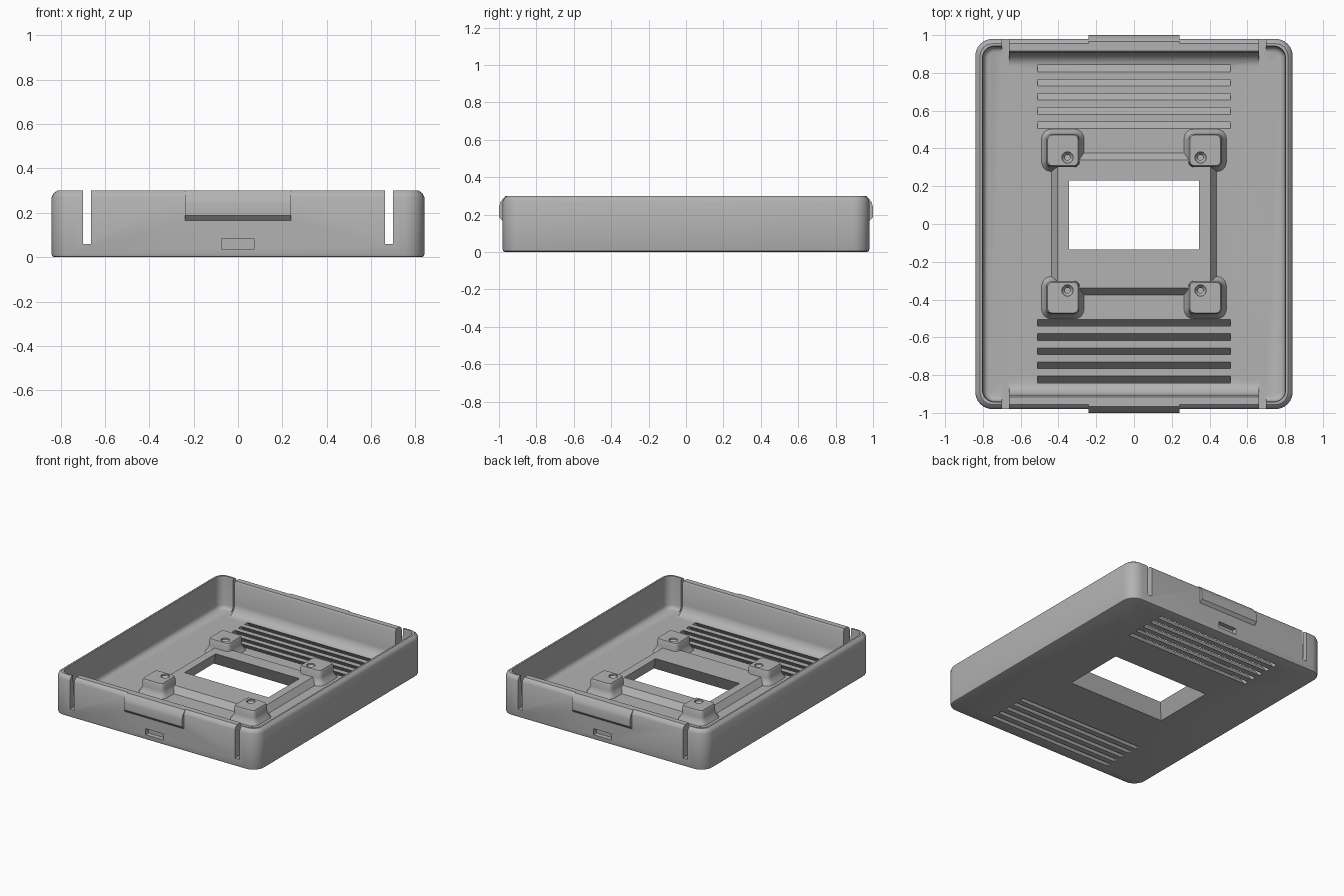
import bpy, bmesh, math
from mathutils import Vector

cube = bpy.data.objects.get("Cube")
if cube:
    bpy.data.objects.remove(cube, do_unlink=True)

grey = bpy.data.materials.new("plain grey")
grey.use_nodes = True
colour = (0.45, 0.45, 0.45, 1)
grey.diffuse_color = colour
grey.node_tree.nodes["Principled BSDF"].inputs["Base Color"].default_value = colour


def make(name, rings):
    """Skin a stack of equal-length point rings and cap both ends."""
    bm = bmesh.new()
    loops = [[bm.verts.new(p) for p in ring] for ring in rings]
    n = len(loops[0])
    for a, b in zip(loops, loops[1:]):
        for i in range(n):
            j = (i + 1) % n
            bm.faces.new((a[i], a[j], b[j], b[i]))
    bm.faces.new(loops[0])
    bm.faces.new(loops[-1])
    bmesh.ops.recalc_face_normals(bm, faces=bm.faces)
    mesh = bpy.data.meshes.new(name)
    bm.to_mesh(mesh)
    bm.free()
    mesh.materials.append(grey)
    ob = bpy.data.objects.new(name, mesh)
    bpy.context.collection.objects.link(ob)
    return ob


def rounded(hx, hy, r, z, cx=0, cy=0, steps=6):
    """Rounded rectangle at height z."""
    ring = []
    for q, (sx, sy) in enumerate(((1, 1), (-1, 1), (-1, -1), (1, -1))):
        for k in range(steps + 1):
            a = (q + k / steps) * math.pi / 2
            ring.append((cx + sx * (hx - r) + r * math.cos(a),
                         cy + sy * (hy - r) + r * math.sin(a), z))
    return ring


def box(name, x0, x1, y0, y1, z0, z1):
    return make(name, [[(x0, y0, z), (x1, y0, z), (x1, y1, z), (x0, y1, z)] for z in (z0, z1)])


def extrude_x(name, profile, half, side=1):
    """Sweep a (y, z) profile along x; side mirrors it front to back."""
    return make(name, [[(x, side * y, z) for y, z in profile] for x in (-half, half)])


def combine(body, tool, operation):
    mod = body.modifiers.new("cut", "BOOLEAN")
    mod.operation, mod.solver, mod.object = operation, "EXACT", tool
    bpy.context.view_layer.objects.active = body
    bpy.ops.object.modifier_apply(modifier=mod.name)
    bpy.data.objects.remove(tool, do_unlink=True)


W, D, H, FLOOR = 0.84, 0.98, 0.30, 0.06

# Outer tray with softened bottom edge and chamfered rim
tray = make("tray", [rounded(W - i, D - i, 0.09 - i, z) for i, z in
                     ((0.012, 0), (0.003, 0.004), (0, 0.014), (0, 0.27), (0.008, 0.287), (0.025, H))])

# Hollow interior with a fillet along the floor
combine(tray, make("cavity", [rounded(W - i, D - i, 0.1 - i, z) for i, z in
        ((0.07, FLOOR), (0.056, 0.064), (0.046, 0.075), (0.042, 0.09), (0.04, 0.28), (0.035, 0.32))]),
        "DIFFERENCE")

# Thick flexible end walls with coved base, snap catches, slots and pry notches
lining = [(0.95, 0.04), (0.84, 0.04), (0.84, FLOOR), (0.865, 0.067), (0.885, 0.083),
          (0.9, 0.105), (0.906, 0.13), (0.906, 0.285), (0.915, H), (0.95, H)]
catch = [(0.95, 0.165), (0.98, 0.165), (1.0, 0.187), (1.0, 0.24), (0.992, 0.268), (0.965, H), (0.95, H)]
for side in (-1, 1):
    combine(tray, extrude_x("end_wall_lining", lining, 0.68, side), "UNION")
    combine(tray, extrude_x("snap_catch", catch, 0.24, side), "UNION")
    for x in (-0.68, 0.68):
        y0, y1 = sorted((side * 0.83, side * 1.05))
        combine(tray, box("flex_slot", x - 0.018, x + 0.018, y0, y1, FLOOR, 0.4), "DIFFERENCE")
    y0, y1 = sorted((side * 0.945, side * 1.05))
    combine(tray, box("pry_notch", -0.075, 0.075, y0, y1, 0.037, 0.082), "DIFFERENCE")

# Raised platform in the middle of the floor
combine(tray, make("platform", [rounded(0.45, 0.385, 0.01, 0.045), rounded(0.437, 0.375, 0.01, FLOOR),
                                rounded(0.405, 0.34, 0.01, 0.105)]), "UNION")

# Four flared mounting posts with countersunk holes
flare = ((0.112, 0.05, 0.045), (0.112, 0.05, FLOOR), (0.103, 0.045, 0.075), (0.093, 0.037, 0.092),
         (0.088, 0.03, 0.11), (0.087, 0.028, 0.145), (0.08, 0.022, 0.16))
corners = [(sx, sy) for sx in (-1, 1) for sy in (-1, 1)]
for sx, sy in corners:
    combine(tray, make("mounting_post", [rounded(h, h, r, z, sx * 0.377, sy * 0.39)
                                         for h, r, z in flare]), "UNION")
for sx, sy in corners:
    combine(tray, make("screw_hole", [rounded(r, r, r, z, sx * 0.352, sy * 0.352) for r, z in
            ((0.014, 0.07), (0.014, 0.13), (0.03, 0.15), (0.03, 0.2))]), "DIFFERENCE")

# Window flaring outward towards the underside
flared = [[(sx * (0.345 + g), 0.047 + sy * (0.183 + g), z) for sx, sy in ((-1, -1), (1, -1), (1, 1), (-1, 1))]
          for g, z in ((0.06, -0.02), (0, 0.105), (0, 0.2))]
combine(tray, make("window", flared), "DIFFERENCE")

# Slanted vent louvres, leaning outward towards the underside
for side in (-1, 1):
    for k in range(5):
        y = 0.51 + 0.075 * k
        slit = [(y - 0.02, FLOOR + 0.02), (y + 0.015, FLOOR + 0.02), (y + 0.095, -0.02), (y + 0.06, -0.02)]
        slit = [(yy - 0.0, z) for yy, z in slit]
        combine(tray, extrude_x("vent", slit, 0.51, side), "DIFFERENCE")

# Keep the shading smooth only on the rounded parts
bpy.ops.object.select_all(action="DESELECT")
tray.select_set(True)
bpy.context.view_layer.objects.active = tray
bpy.ops.object.shade_smooth_by_angle(angle=math.radians(35))
